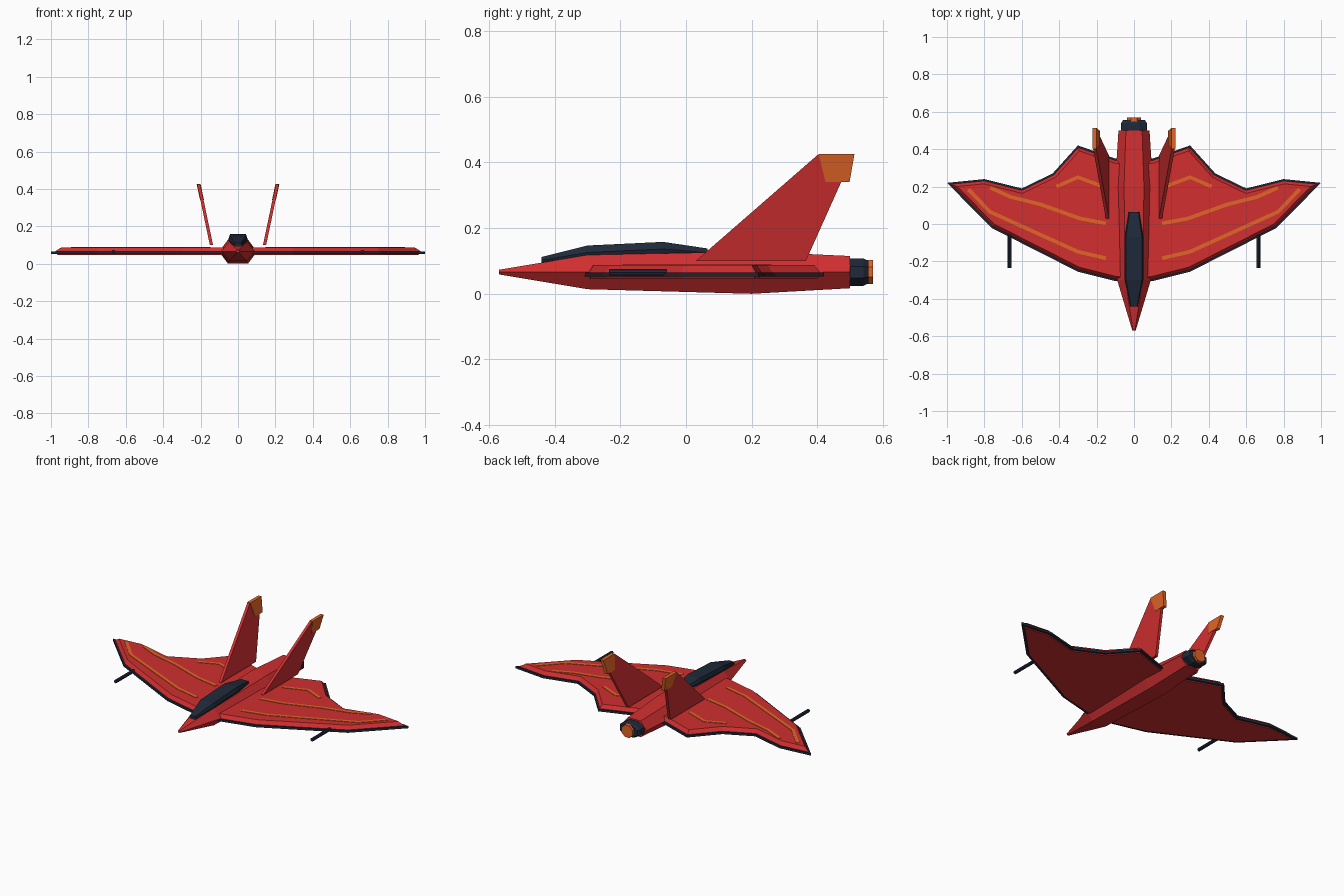
import bpy, bmesh, math
from mathutils import Vector

if "Cube" in bpy.data.objects:
    bpy.data.objects.remove(bpy.data.objects["Cube"])


def material(name, color):
    m = bpy.data.materials.new(name)
    m.use_nodes = True
    m.diffuse_color = (*color, 1)
    m.node_tree.nodes["Principled BSDF"].inputs["Base Color"].default_value = (*color, 1)
    return m


RED = material("red paint", (0.64, 0.028, 0.03))
NAVY = material("dark navy", (0.014, 0.023, 0.043))
ORANGE = material("orange trim", (0.76, 0.13, 0.02))


def loft(name, rings, mat, mirror=False):
    """Skin equal-length closed rings of points and cap both ends."""
    bm = bmesh.new()
    loops = [[bm.verts.new(p) for p in ring] for ring in rings]
    n = len(loops[0])
    for a, b in zip(loops, loops[1:]):
        for i in range(n):
            j = (i + 1) % n
            bm.faces.new((a[i], a[j], b[j], b[i]))
    bm.faces.new(loops[0])
    bm.faces.new(loops[-1])
    bmesh.ops.recalc_face_normals(bm, faces=bm.faces)
    mesh = bpy.data.meshes.new(name)
    bm.to_mesh(mesh)
    bm.free()
    mesh.materials.append(mat)
    ob = bpy.data.objects.new(name, mesh)
    bpy.context.collection.objects.link(ob)
    if mirror:
        ob.modifiers.new("mirror", "MIRROR")
    return ob


def section(y, half_w, bottom, top, shape):
    """Place a unit cross-section at a station along the body."""
    mid, half_h = (top + bottom) / 2, (top - bottom) / 2
    return [(u * half_w, y, mid + v * half_h) for u, v in shape]


def circle(n, turn=0.0):
    return [(math.cos(math.tau * (i + turn) / n), math.sin(math.tau * (i + turn) / n))
            for i in range(n)]


def inset(poly, d):
    """Move every edge of a counter-clockwise outline inwards by d."""
    out = []
    for i, p in enumerate(poly):
        a = (p - poly[i - 1]).normalized()
        b = (poly[(i + 1) % len(poly)] - p).normalized()
        na, nb = Vector((-a.y, a.x)), Vector((-b.y, b.x))
        out.append(p + (na + nb) * d / (1 + na.dot(nb)))
    return out


# Fuselage: hexagonal body tapering to the nose
hexagon = [(1, 0), (0.52, 1), (-0.52, 1), (-1, 0), (-0.52, -1), (0.52, -1)]
stations = [(-0.57, 0.009, 0.059, 0.073), (-0.30, 0.09, 0.014, 0.118),
            (0.20, 0.102, 0.0, 0.129), (0.50, 0.083, 0.017, 0.115)]
loft("fuselage", [section(*s, hexagon) for s in stations], RED)

# Canopy
canopy_shape = [(1, 0.1), (0.85, 1), (-0.85, 1), (-1, 0.1), (-0.8, -1), (0.8, -1)]
canopy = [(-0.44, 0.02, 0.09, 0.112), (-0.30, 0.05, 0.10, 0.147),
          (-0.07, 0.05, 0.11, 0.158), (0.065, 0.028, 0.11, 0.138)]
loft("canopy", [section(*s, canopy_shape) for s in canopy], NAVY)

# Engine nozzle and its glowing exhaust
octagon = circle(8, 0.5)
nozzle = [(0.47, 0.062, 0.027, 0.104), (0.50, 0.074, 0.021, 0.111),
          (0.54, 0.074, 0.021, 0.111), (0.555, 0.064, 0.029, 0.103)]
loft("engine_nozzle", [section(*s, octagon) for s in nozzle], NAVY)
loft("exhaust_glow", [section(y, 0.04, 0.027, 0.106, octagon) for y in (0.545, 0.57)], ORANGE)

# Wing outline, mirrored about the centre line
half = [(0, -0.315), (0.1, -0.305), (0.30, -0.255), (0.76, -0.022), (1.0, 0.22),
        (0.80, 0.24), (0.60, 0.19), (0.435, 0.27), (0.30, 0.42), (0.1, 0.35), (0, 0.34)]
outline = [Vector(p) for p in half + [(-x, y) for x, y in half[-2:0:-1]]]


def slab(name, layers, mat):
    return loft(name, [[(p.x, p.y, z) for p in inset(outline, d)] for d, z in layers], mat)


slab("wing_edge", [(0, 0.052), (0, 0.065)], NAVY)
slab("wing_upper", [(0.008, 0.06), (0.01, 0.066), (0.025, 0.087)], RED)
slab("wing_lower", [(0.012, 0.056), (0.016, 0.047)], RED)


# Painted wing stripes as thin ribbons
def stripe(name, path, width=0.02, z=0.0865):
    pts = [Vector(p) for p in path]
    rings = []
    for i, p in enumerate(pts):
        t = (pts[min(i + 1, len(pts) - 1)] - pts[max(i - 1, 0)]).normalized()
        s = Vector((-t.y, t.x)) * width / 2
        a, b = p + s, p - s
        rings.append([(a.x, a.y, z), (b.x, b.y, z), (b.x, b.y, z + 0.003), (a.x, a.y, z + 0.003)])
    loft(name, rings, ORANGE, mirror=True)


stripe("front_wing_stripes", [(0.885, 0.185), (0.77, 0.065), (0.30, -0.148), (0.15, -0.183)])
stripe("middle_wing_stripes", [(0.77, 0.195), (0.66, 0.145), (0.50, 0.105), (0.29, 0.03), (0.15, 0.003)])
stripe("rear_wing_stripes", [(0.415, 0.20), (0.30, 0.25), (0.165, 0.20)])

# Wing guns
loft("wing_guns", [[(0.665 + 0.01 * u, y, 0.065 + 0.01 * v) for u, v in circle(8)]
                   for y in (-0.235, -0.06)], NAVY, mirror=True)


# Tail fins leaning outwards
def fin(name, profile, thickness, mat):
    def side(s):
        return [(0.142 + (z - 0.1) * 0.21 + s * thickness / 2, y, z) for y, z in profile]
    loft(name, [side(-1), side(1)], mat, mirror=True)


fin("tail_fins", [(0.03, 0.1), (0.365, 0.1), (0.51, 0.424), (0.402, 0.424)], 0.017, RED)
fin("tail_fin_tips", [(0.425, 0.34), (0.498, 0.34), (0.513, 0.426), (0.404, 0.426)], 0.021, ORANGE)
